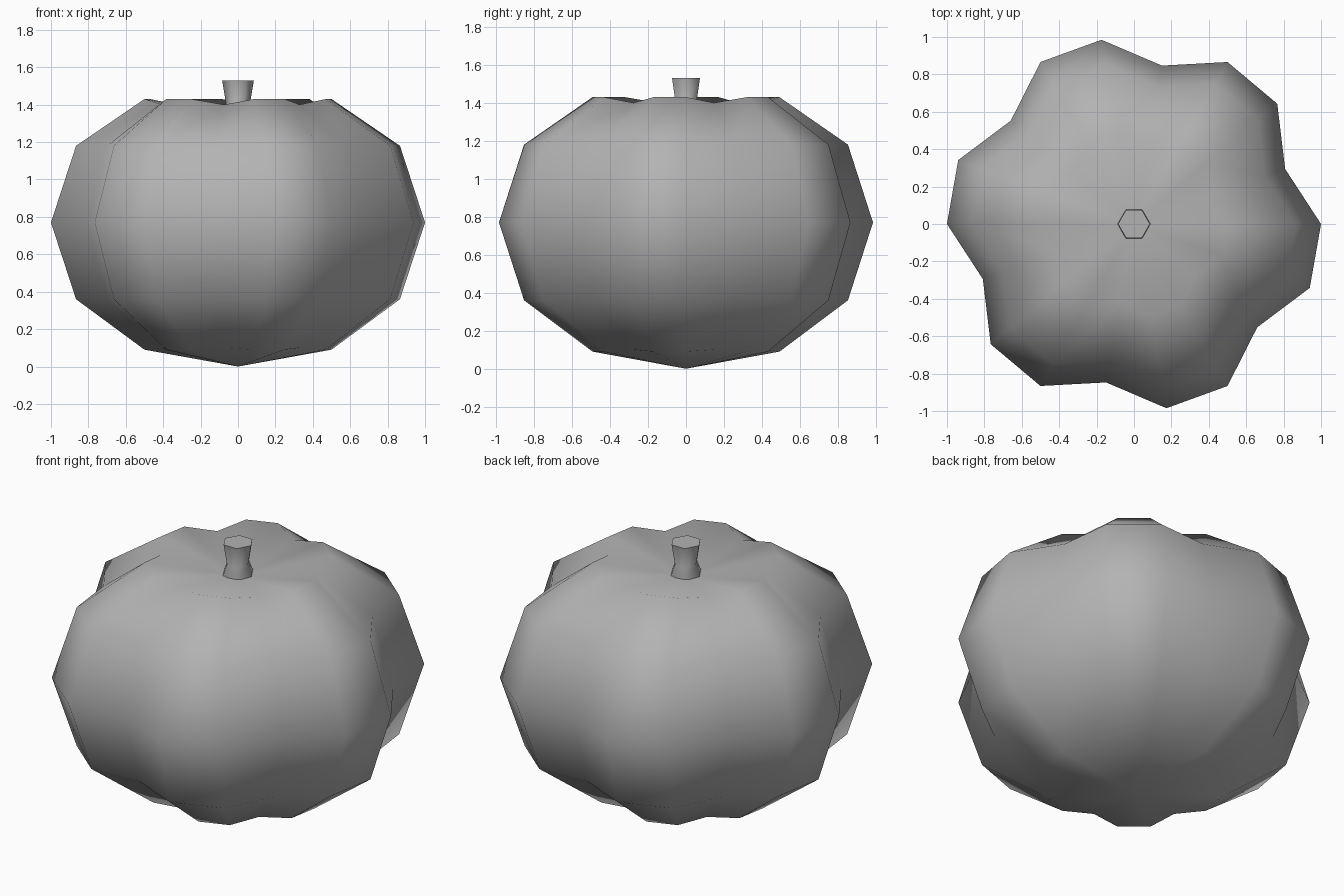
import bpy
import bmesh
from math import cos, sin, radians

cube = bpy.data.objects.get("Cube")
if cube:
    bpy.data.objects.remove(cube, do_unlink=True)

grey = bpy.data.materials.new("plain_grey")
grey.use_nodes = True
colour = (0.45, 0.45, 0.45, 1)
grey.diffuse_color = colour
grey.node_tree.nodes["Principled BSDF"].inputs["Base Color"].default_value = colour


def lathe(name, profile, sides, place, bottom=None, top=None):
    """Skin rings of (radius, height); close each end with a pole or a flat cap."""
    bm = bmesh.new()
    rings = [[bm.verts.new(place(i, 360 * i / sides, r, z)) for i in range(sides)]
             for r, z in profile]
    for low, high in zip(rings, rings[1:]):
        for i in range(sides):
            j = (i + 1) % sides
            bm.faces.new((low[i], low[j], high[j], high[i]))
    for ring, height in ((rings[0][::-1], bottom), (rings[-1], top)):
        if height is None:
            bm.faces.new(ring)
        else:
            pole = bm.verts.new((0, 0, height))
            for i in range(sides):
                bm.faces.new((ring[i], ring[(i + 1) % sides], pole))
    bmesh.ops.recalc_face_normals(bm, faces=bm.faces)
    mesh = bpy.data.meshes.new(name)
    bm.to_mesh(mesh)
    bm.free()
    mesh.materials.append(grey)
    obj = bpy.data.objects.new(name, mesh)
    bpy.context.collection.objects.link(obj)
    return obj


def smooth(obj, angle):
    bpy.ops.object.select_all(action="DESELECT")
    obj.select_set(True)
    bpy.context.view_layer.objects.active = obj
    bpy.ops.object.shade_smooth_by_angle(angle=radians(angle))


def round_point(i, angle, r, z):
    a = radians(angle)
    return r * cos(a), r * sin(a), z


def lobed_point(i, angle, r, z):
    # Every third column is pulled in to form a groove between lobes
    if i % 3 == 1:
        r *= 0.86
        z += {1.43: -0.03, 0.09: 0.01}.get(z, 0)
    return round_point(i, angle, r, z)


# Six-lobed body with a sunken crown
body_profile = [(0.5, 0.09), (0.866, 0.36), (1.0, 0.77), (0.866, 1.18), (0.5, 1.43)]
body = lathe("pumpkin_body", body_profile, 18, lobed_point, bottom=0, top=1.33)
smooth(body, 180)

# Hexagonal stem, flared at its foot and widening to a flat cut top
stem_profile = [(0.075, 1.30), (0.088, 1.35), (0.065, 1.41), (0.085, 1.53)]
stem = lathe("stem", stem_profile, 6, round_point)
smooth(stem, 65)
